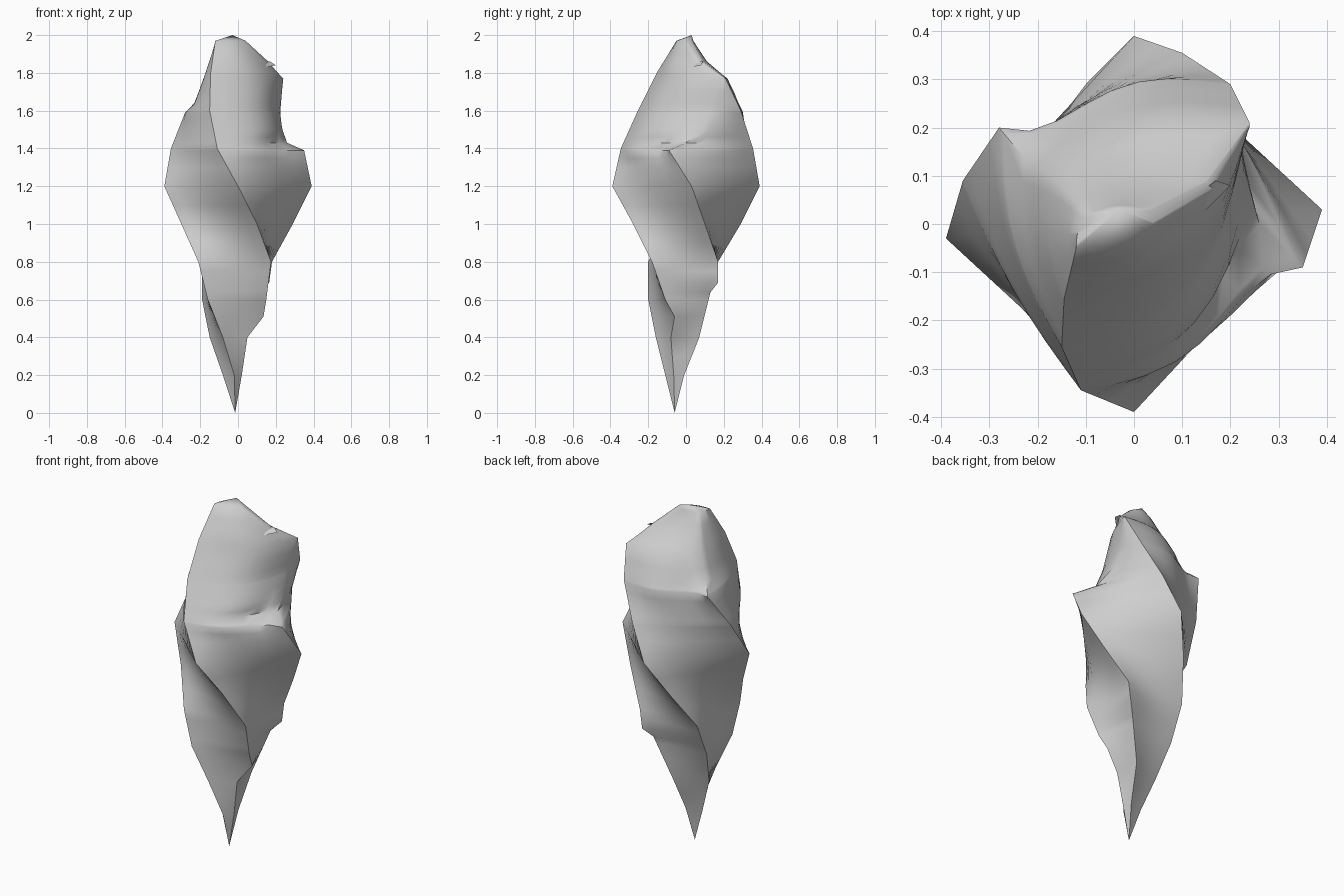
import bpy
import bmesh
import math
from mathutils import Vector

default_cube = bpy.data.objects.get("Cube")
if default_cube:
    bpy.data.objects.remove(default_cube, do_unlink=True)

# One plain grey for the whole bud
grey = bpy.data.materials.new("plain_grey")
grey.use_nodes = True
grey_value = (0.62, 0.62, 0.62, 1)
grey.diffuse_color = grey_value
grey.node_tree.nodes["Principled BSDF"].inputs["Base Color"].default_value = grey_value

# Twisting ridges, each a path of (height, x, y) from the root to the tip
ROOT = (0, -.015, -.06)
front_ridge = [ROOT, (.2, .02, -.065), (.4, .05, -.08), (.51, .135, -.06), (.6, .15, -.11),
               (.8, .175, -.18), (1, .1, -.28), (1.2, 0, -.39), (1.4, -.11, -.345),
               (1.6, -.15, -.255), (1.8, -.145, -.155), (1.97, -.12, -.05)]
right_ridge = [ROOT, (.2, .01, -.01), (.4, .04, .07), (.64, .12, .13), (.69, .165, .17),
               (.8, .18, .17), (1, .29, .1), (1.2, .39, .03), (1.39, .35, -.09),
               (1.43, .26, 0), (1.5, .235, .09), (1.6, .22, .13), (1.77, .235, .19),
               (1.86, .16, .07), (1.97, .04, 0)]
back_ridge = [ROOT, (.2, -.08, -.04), (.4, -.15, 0), (.6, -.19, .08), (.8, -.19, .17),
              (1, -.1, .29), (1.2, 0, .39), (1.4, .1, .355), (1.6, .2, .29),
              (1.77, .24, .21), (1.86, .15, .09), (1.97, .03, .03)]
left_ridge = [ROOT, (.2, -.02, -.11), (.4, -.08, -.16), (.6, -.16, -.2), (.8, -.21, -.2),
              (1, -.3, -.1), (1.2, -.39, -.03), (1.4, -.355, .09), (1.59, -.28, .2),
              (1.64, -.23, .14), (1.8, -.16, .09), (1.97, -.1, .02)]
RIDGES = [front_ridge, right_ridge, back_ridge, left_ridge]

# Each petal's bulge and the tuck behind its far tip, as shares of its width, by height
LOWER = [(0, 0, 0), (.8, -.05, 0), (1.2, 0, 0)]
front_arch = LOWER + [(1.33, .05, .05), (1.39, .1, .3), (1.45, .18, .1), (1.5, .2, 0),
                      (1.8, .18, 0), (2, .1, 0)]
back_arch = LOWER + [(1.4, .03, .05), (1.5, .06, .15), (1.59, .1, .3), (1.66, .14, 0),
                     (2, .1, 0)]
side_arch = LOWER + [(1.6, .08, 0), (2, .08, 0)]
ARCHES = [front_arch, side_arch, back_arch, side_arch]
STEPS = 8


def sample(path, height):
    """Interpolate a path keyed by its first value."""
    for low, high in zip(path, path[1:]):
        if height <= high[0]:
            blend = (height - low[0]) / (high[0] - low[0])
            return [a + (b - a) * blend for a, b in zip(low[1:], high[1:])]
    return path[-1][1:]


def section(height):
    """Outline of the bud at one height: four ridges joined by arched petals."""
    corners = [Vector(sample(ridge, height)) for ridge in RIDGES]
    outline = []
    for index, start in enumerate(corners):
        chord = corners[(index + 1) % len(corners)] - start
        outward = Vector((chord.y, -chord.x))
        bulge, tuck = sample(ARCHES[index], height)
        for step in range(STEPS):
            along = step / STEPS
            arch = (bulge - tuck * along ** 3) * math.sin(math.pi * along)
            point = start + chord * along + outward * arch
            outline.append((point.x, point.y, height))
    return outline


def finish(name, mesh_builder):
    """Turn a bmesh into a smooth-shaded object with crisp ridges."""
    mesh = bpy.data.meshes.new(name)
    bmesh.ops.recalc_face_normals(mesh_builder, faces=mesh_builder.faces)
    mesh_builder.to_mesh(mesh)
    mesh_builder.free()
    mesh.materials.append(grey)
    item = bpy.data.objects.new(name, mesh)
    bpy.context.collection.objects.link(item)
    bpy.ops.object.select_all(action="DESELECT")
    item.select_set(True)
    bpy.context.view_layer.objects.active = item
    bpy.ops.object.shade_smooth_by_angle(angle=math.radians(50))


# Bud body: sections stacked at every ridge key and halfway heights
keys = {key[0] for ridge in RIDGES for key in ridge if key[0] > 0}
heights = sorted(keys | {.1, .3, .75, .9, 1.1, 1.3, 1.35, 1.46, 1.54, 1.7, 1.91})
bud = bmesh.new()
rings = [[bud.verts.new(point) for point in section(height)] for height in heights]
count = len(rings[0])
for lower, upper in zip(rings, rings[1:]):
    for i in range(count):
        j = (i + 1) % count
        bud.faces.new((lower[i], lower[j], upper[j], upper[i]))

# Pointed root and blunt crown
root = bud.verts.new((ROOT[1], ROOT[2], 0))
crown = bud.verts.new((-.03, .03, 2))
for i in range(count):
    j = (i + 1) % count
    bud.faces.new((root, rings[0][j], rings[0][i]))
    bud.faces.new((crown, rings[-1][i], rings[-1][j]))
finish("twisted_bud", bud)

# Torn petal flake beside the crown
flake = bmesh.new()
flake_points = [(.1, .04, 1.87), (.15, .03, 1.83), (.2, .08, 1.84), (.17, .09, 1.86)]
flake.faces.new([flake.verts.new(point) for point in flake_points])
finish("crown_flake", flake)
